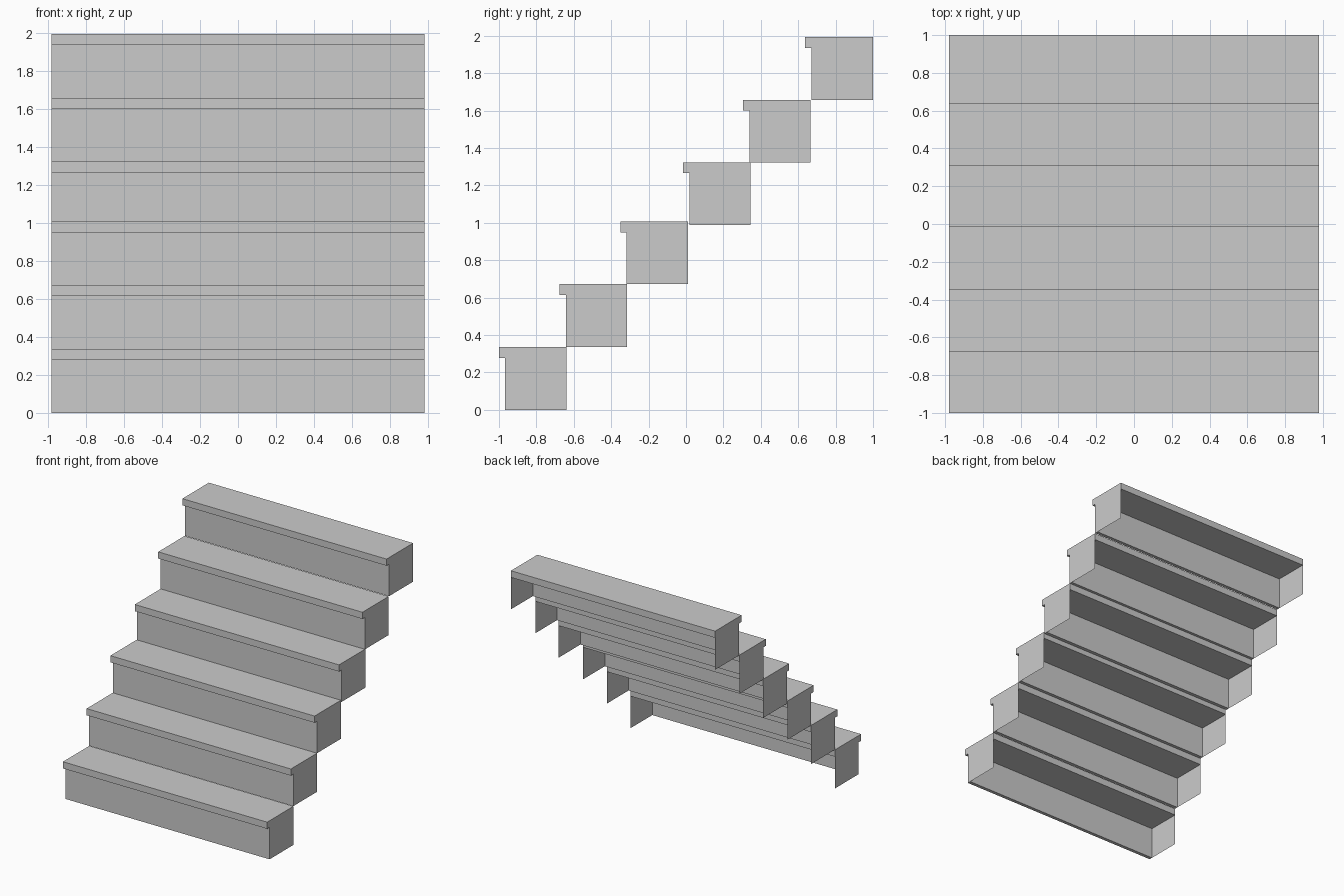
import bpy, bmesh

if "Cube" in bpy.data.objects:
    bpy.data.objects.remove(bpy.data.objects["Cube"])

HALF_W = 0.98     # half width of the staircase
H = 0.335         # height of one step
DEPTH = 0.36      # tread depth including nosing
TREAD = 0.058     # tread thickness
NOSE = 0.033      # nosing overhang
RISER = 0.03      # riser thickness


def make_step(name, y, z, depth):
    under, front = H - TREAD, NOSE
    # tread and riser cross-section (y, z), counter-clockwise; last point is the side panel's lower back corner
    pts = [(0, H), (0, under), (front, under), (front, 0),
           (front + RISER, 0), (front + RISER, under), (depth, under), (depth, H),
           (depth, 0)]
    bm = bmesh.new()
    left = [bm.verts.new((-HALF_W, y + a, z + b)) for a, b in pts]
    right = [bm.verts.new((HALF_W, y + a, z + b)) for a, b in pts]
    # tread and riser slabs
    for i in range(8):
        j = (i + 1) % 8
        bm.faces.new((right[i], left[i], left[j], right[j]))
    # thin side panels, leaving the back and underside open
    outline = [0, 1, 2, 3, 4, 8, 6, 7]
    bm.faces.new([right[i] for i in outline])
    bm.faces.new([left[i] for i in reversed(outline)])
    mesh = bpy.data.meshes.new(name)
    bm.to_mesh(mesh)
    bm.free()
    bpy.context.collection.objects.link(bpy.data.objects.new(name, mesh))


# six steps, slightly uneven spacing (nosing front y, base z)
places = [(-1.0, 0.0), (-0.675, 0.337), (-0.35, 0.672),
          (-0.015, 0.988), (0.306, 1.322), (0.637, 1.657)]
for n, (y, z) in enumerate(places, 1):
    make_step(f"step_{n}", y, z, 1.0 - y if n == 6 else DEPTH)
